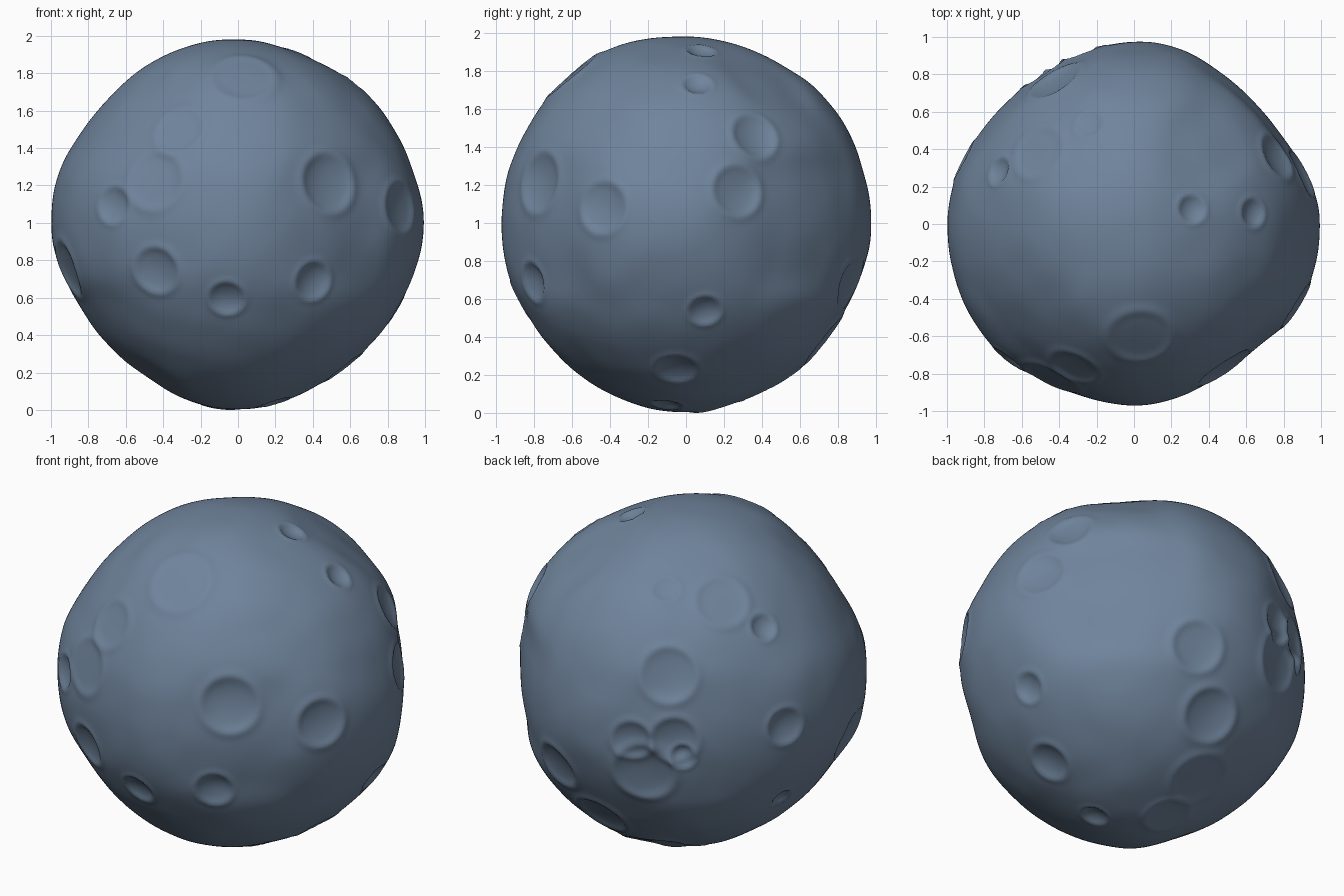
import bpy, bmesh, math
from mathutils import Vector, noise

cube = bpy.data.objects.get("Cube")
if cube:
    bpy.data.objects.remove(cube, do_unlink=True)

# Outlines of the rock: how far each lies inside the unit circle, in
# thousandths, at equal steps round the circle
FRONT = (0, 25, 22, 20, 32, 35, 15, 8, 24, 35, 35, -3,
         0, 25, 50, 52, 50, 15, 5, 25, 42, 45, 35, 28)
SIDE = (25, 27, 15, 10, 25, 18, 12, -5, -8, 10, 28, 25,
        22, 25, 40, 35, 23, 12, 5, 32, 30, 38, 50, 40)
TOP = (2, 40, 85, 90, 70, 30, 20, 50, 60, 63, 43, 15,
       0, 0, -5, 0, 33, 45, 32, 50, 70, 75, 15, 4)
X, Y, Z = Vector((1, 0, 0)), Vector((0, 1, 0)), Vector((0, 0, 1))

# Craters: direction, radius
FRESH = [((-.66, -.72, .10), .10), ((.51, -.81, .23), .17), ((.89, -.45, .09), .14),
         ((-.44, -.83, -.25), .13), ((-.06, -.88, -.40), .10), ((.41, -.82, -.31), .11),
         ((-.90, -.27, -.24), .16), ((.93, .28, .18), .14), ((.76, .36, .46), .13),
         ((.64, .06, .74), .08), ((.31, .08, .91), .08), ((.85, .10, -.46), .09),
         ((.58, -.05, -.78), .12), ((.20, -.10, -.95), .08), ((-.74, .29, .59), .08),
         ((-.43, .78, .39), .16), ((-.28, .93, 0), .12), ((-.50, .83, .02), .14),
         ((-.33, .88, -.20), .18), ((-.54, .80, -.09), .075), ((.27, .88, -.32), .15),
         ((.06, .74, -.63), .16), ((-.91, .34, .04), .11), ((-.81, .22, -.48), .065)]
WORN = [((.03, -.60, .78), .17), ((-.32, -.77, .50), .14), ((-.44, -.82, .23), .16),
        ((-.24, .54, .78), .08), ((-.52, .39, .72), .15), ((-.10, .45, -.85), .17),
        ((-.10, .17, -.95), .13)]
CRATERS = [(Vector(d).normalized(), r, .022 + .05 * r) for d, r in FRESH]
CRATERS += [(Vector(d).normalized(), r, .01) for d, r in WORN]

# Control directions and radii taken from the outlines, plus a few between them
control = []
for outline, u, v in ((FRONT, X, Z), (SIDE, Y, Z), (TOP, X, Y)):
    for i, inset in enumerate(outline):
        a = math.tau * i / len(outline)
        control.append((u * math.cos(a) + v * math.sin(a), 1 - inset / 1000))
for d, r in [((-.31, .36, .88), .96), ((.33, .38, .87), .94), ((-.29, .37, -.88), .95),
             ((.31, -.36, -.88), .96), ((.29, -.37, .88), .985)]:
    control.append((Vector(d).normalized(), r))


def crater_height(t, r, depth):
    """Bowl with a low raised rim; t is the distance in crater radii."""
    bowl = -depth * (1 - t * t) if t < 1 else 0
    return bowl + (.003 + .02 * r) * math.exp(-((t - 1.05) / .18) ** 2)


def surface_radius(n):
    # Smooth blend of the control radii
    total, weights = .965 * .04, .04
    for d, r in control:
        w = math.exp(-(n - d).length_squared / .036)
        total += r * w
        weights += w
    h = total / weights + .004 * noise.noise(n * 5)
    for d, r, depth in CRATERS:
        t = (n - d).length / r
        if t < 1.6:
            h += crater_height(t, r, depth)
    return h


# Rock body
bm = bmesh.new()
bmesh.ops.create_icosphere(bm, subdivisions=7, radius=1)
for v in bm.verts:
    n = v.co.normalized()
    v.co = n * surface_radius(n)

# Stand it on the ground
low = min(v.co.z for v in bm.verts)
bmesh.ops.translate(bm, verts=bm.verts, vec=(0, 0, -low))
for f in bm.faces:
    f.smooth = True
mesh = bpy.data.meshes.new("cratered_rock")
bm.to_mesh(mesh)
bm.free()
rock = bpy.data.objects.new("cratered_rock", mesh)
bpy.context.collection.objects.link(rock)

# Stone colour
stone = bpy.data.materials.new("blue_grey_stone")
stone.use_nodes = True
colour = (.16, .23, .33, 1)
stone.diffuse_color = colour
stone.node_tree.nodes["Principled BSDF"].inputs["Base Color"].default_value = colour
mesh.materials.append(stone)
